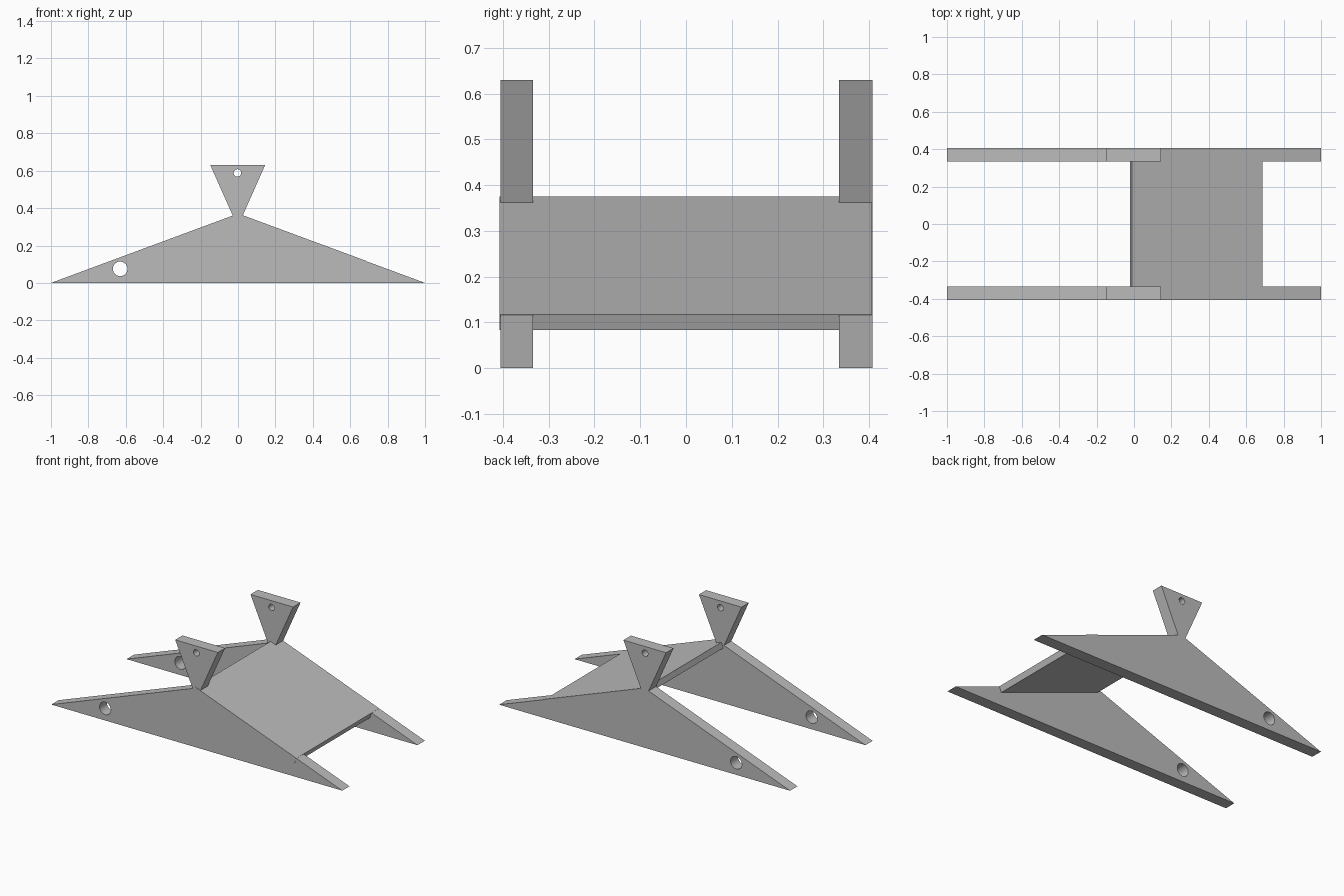
import bpy
import bmesh
from math import pi
from mathutils import Matrix

cube = bpy.data.objects.get("Cube")
if cube:
    bpy.data.objects.remove(cube, do_unlink=True)

grey = bpy.data.materials.new("plain grey")
grey.use_nodes = True
colour = (0.5, 0.5, 0.5, 1)
grey.diffuse_color = colour
grey.node_tree.nodes["Principled BSDF"].inputs["Base Color"].default_value = colour


def finish(name, bm):
    bmesh.ops.recalc_face_normals(bm, faces=bm.faces)
    mesh = bpy.data.meshes.new(name)
    bm.to_mesh(mesh)
    bm.free()
    obj = bpy.data.objects.new(name, mesh)
    bpy.context.collection.objects.link(obj)
    mesh.materials.append(grey)
    return obj


def prism(name, profile, y0, y1):
    """Extrude an x-z outline from y0 to y1."""
    bm = bmesh.new()
    face = bm.faces.new([bm.verts.new((x, y0, z)) for x, z in profile])
    result = bmesh.ops.extrude_face_region(bm, geom=[face])
    verts = [v for v in result["geom"] if isinstance(v, bmesh.types.BMVert)]
    bmesh.ops.translate(bm, verts=verts, vec=(0, y1 - y0, 0))
    return finish(name, bm)


# Cutters for the two holes running through both side plates
cutters = []
for name, x, z, radius in (("foot_hole_cutter", -0.63, 0.075, 0.039),
                           ("top_hole_cutter", -0.003, 0.588, 0.02)):
    bm = bmesh.new()
    bmesh.ops.create_cone(bm, cap_ends=True, segments=32, radius1=radius,
                          radius2=radius, depth=1.2,
                          matrix=Matrix.Translation((x, 0, z)) @ Matrix.Rotation(pi / 2, 4, "X"))
    cutter = finish(name, bm)
    cutter.hide_render = True
    cutter.hide_viewport = True
    cutters.append(cutter)

# Triangular side plates with flared upright tabs
outline = [(-1, 0), (1, 0), (0.025, 0.36), (0.145, 0.63), (-0.148, 0.63), (-0.028, 0.36)]
for name, y0, y1 in (("front_side_plate", -0.405, -0.334), ("back_side_plate", 0.334, 0.407)):
    plate = prism(name, outline, y0, y1)
    for cutter in cutters:
        cut = plate.modifiers.new(cutter.name, "BOOLEAN")
        cut.operation = "DIFFERENCE"
        cut.solver = "EXACT"
        cut.object = cutter
    bpy.context.view_layer.update()
    evaluated = plate.evaluated_get(bpy.context.evaluated_depsgraph_get())
    plate.data = bpy.data.meshes.new_from_object(evaluated)
    plate.modifiers.clear()
    bpy.ops.object.select_all(action="DESELECT")
    plate.select_set(True)
    bpy.context.view_layer.objects.active = plate
    bpy.ops.object.shade_smooth_by_angle()

for cutter in cutters:
    bpy.data.objects.remove(cutter, do_unlink=True)

# Sloping panel that joins the plates
prism("sloping_panel", [(-0.01, 0.375), (-0.022, 0.342), (0.673, 0.083), (0.686, 0.1175)],
      -0.407, 0.406)
